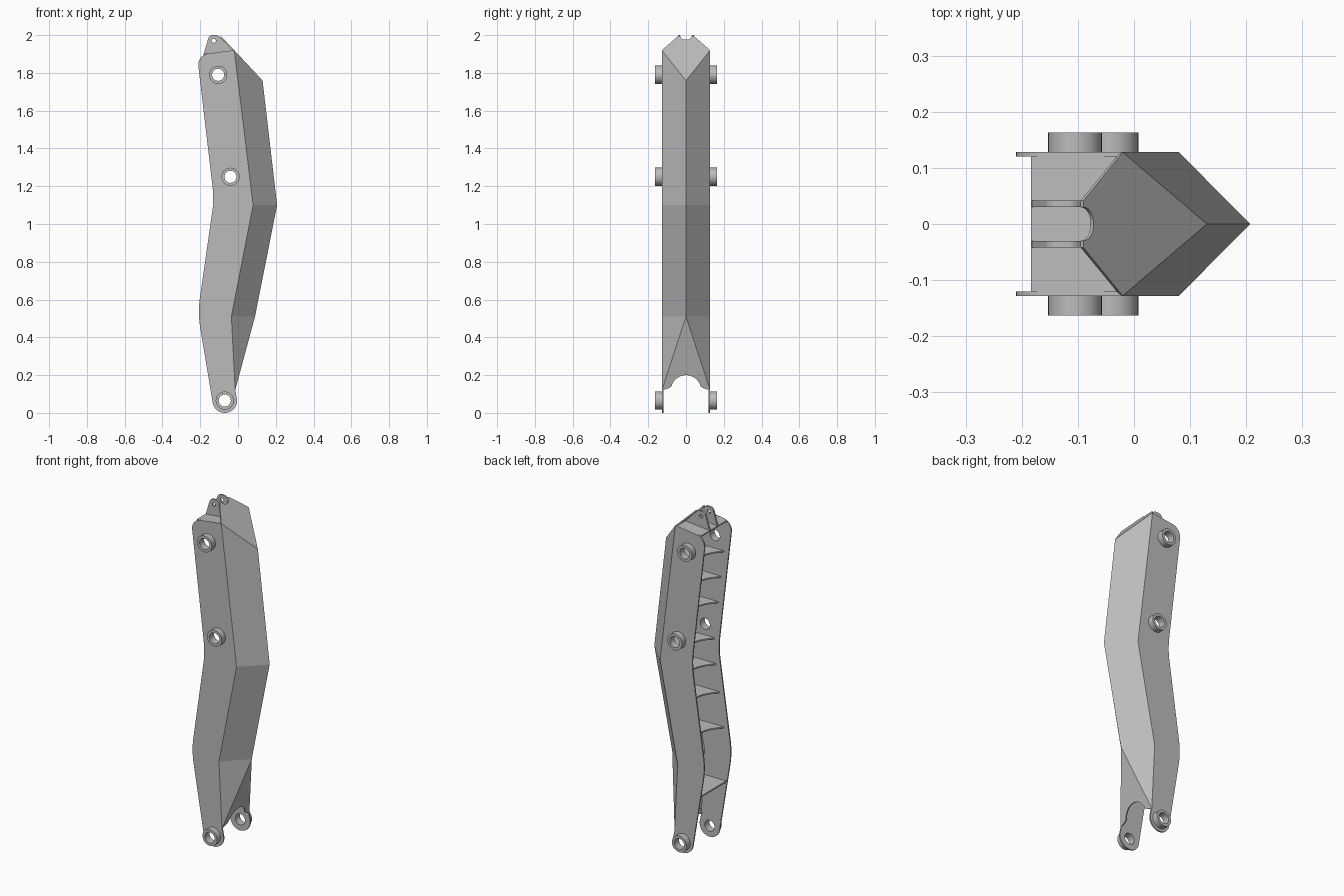
import bpy, bmesh, math
from mathutils import Vector, Matrix

if "Cube" in bpy.data.objects:
    bpy.data.objects.remove(bpy.data.objects["Cube"])

steel = bpy.data.materials.new("steel_grey")
steel.diffuse_color = (0.5, 0.5, 0.5, 1)
steel.use_nodes = True
steel.node_tree.nodes["Principled BSDF"].inputs["Base Color"].default_value = steel.diffuse_color


def finish(name, mesh, matrix=Matrix()):
    bm = bmesh.new()
    bm.from_mesh(mesh)
    bmesh.ops.transform(bm, matrix=matrix, verts=bm.verts)
    bmesh.ops.remove_doubles(bm, verts=bm.verts, dist=1e-5)
    bm.to_mesh(mesh)
    bm.free()
    mesh.materials.clear()
    mesh.materials.append(steel)
    mesh.shade_smooth()
    mesh.set_sharp_from_angle(angle=math.radians(30))
    ob = bpy.data.objects.new(name, mesh)
    bpy.context.collection.objects.link(ob)
    return ob


def plate(name, loops, thick, matrix):
    """Flat plate: first loop is the outline, the others are holes."""
    cu = bpy.data.curves.new(name, 'CURVE')
    cu.dimensions, cu.fill_mode, cu.extrude = '2D', 'BOTH', thick / 2
    for loop in loops:
        sp = cu.splines.new('POLY')
        sp.points.add(len(loop) - 1)
        for p, co in zip(sp.points, loop):
            p.co = (co[0], co[1], 0, 1)
        sp.use_cyclic_u = True
    tmp = bpy.data.objects.new(name + "_tmp", cu)
    mesh = bpy.data.meshes.new_from_object(tmp)
    bpy.data.objects.remove(tmp)
    return finish(name, mesh, matrix)


def arc(cx, cy, r, a0, a1, n):
    return [(cx + r * math.cos(math.radians(a0 + (a1 - a0) * i / n)),
             cy + r * math.sin(math.radians(a0 + (a1 - a0) * i / n))) for i in range(n + 1)]


def circle(c, r, n=32):
    return arc(*c, r, 0, 360, n)[:-1]


def rounded(corners, n=8):
    """Polygon of (x, y, radius) corners with the radii filleted."""
    out = []
    for i, (x, y, r) in enumerate(corners):
        p = Vector((x, y))
        if r == 0:
            out.append((x, y))
            continue
        a = (Vector(corners[i - 1][:2]) - p).normalized()
        b = (Vector(corners[(i + 1) % len(corners)][:2]) - p).normalized()
        half = a.angle(b) / 2
        c = p + (a + b).normalized() * r / math.sin(half)
        s, e = p + a * r / math.tan(half) - c, p + b * r / math.tan(half) - c
        for k in range(n + 1):
            d = s.lerp(e, k / n).normalized() * r
            out.append(tuple(c + d))
    return out


def upright(y):
    """Places a plate drawn in x, z at depth y."""
    return Matrix.Translation((0, y, 0)) @ Matrix.Rotation(math.pi / 2, 4, 'X')


def along(path, z):
    """x on a (x, z) path at height z."""
    for (x0, z0), (x1, z1) in zip(path, path[1:]):
        if z1 <= z <= z0:
            return x1 + (x0 - x1) * (z - z1) / (z0 - z1)
    return path[-1][0]


# Side profile lines, from top to bottom
W = 0.128
edge = [(-0.02, 1.92), (0.08, 1.10), (-0.035, 0.51), (-0.015, 0.12)]
ridge = [(0.13, 1.76), (0.207, 1.10), (0.09, 0.51), (-0.015, 0.12)]
back = [(-0.215, 1.895), (-0.127, 1.13), (-0.213, 0.53), (-0.135, 0.06)]
pivots = {"upper": (-0.105, 1.79), "middle": (-0.04, 1.25), "lower": (-0.07, 0.065)}

# Side plates with pivot holes, and a tubular boss on each pivot
outline = [(*p, 0) for p in edge]
outline += [(x, z, 0) for x, z in reversed(arc(-0.07, 0.065, 0.065, 188, 368, 18))]
outline += [(*back[2], 0.5), (*back[1], 0.5), (-0.217, 1.895, 0.06)]
side_loops = [rounded(outline)] + [circle(c, 0.032) for c in pivots.values()]
for tag, s in (("front", -1), ("back", 1)):
    plate("side_plate_" + tag, side_loops, 0.008, upright(s * 0.124))
    for pos, c in pivots.items():
        plate(f"boss_{pos}_{tag}", [circle(c, 0.048), circle(c, 0.032)], 0.036,
              upright(s * 0.145))

# Folded shell: wedge along the ridge, sloped cap with a notch, foot with an arch
bm = bmesh.new()
cache = {}


def vert(x, y, z):
    key = (round(x, 4), round(y, 4), round(z, 4))
    if key not in cache:
        cache[key] = bm.verts.new(key)
    return cache[key]


def face(points):
    bm.faces.new([vert(*p) for p in points])


for s in (-1, 1):
    for i in range(3):
        (ax, az), (bx, bz) = edge[i], edge[i + 1]
        (cx, cz), (dx, dz) = ridge[i + 1], ridge[i]
        pts = [(ax, s * W, az), (bx, s * W, bz)]
        pts += [(cx, 0, cz)] if i < 2 else []
        pts += [(dx, 0, dz)]
        face(pts if s < 0 else pts[::-1])

slope = 0.16 / 0.15
notch = [(-0.09, 0.042), (-0.09, 0.03)]
notch += [(-0.09 + 0.018 * math.cos(a), 0.03 * math.sin(a))
          for a in [math.radians(75 - 15 * k) for k in range(11)]]
notch += [(-0.09, -0.03), (-0.09, -0.042)]
face([(-0.02, -W, 1.92), (0.13, 0, 1.76), (-0.02, W, 1.92)]
     + [(x, y, 1.92 - (x + 0.02) * slope) for x, y in notch])

arch = [(-0.092, 0.13)] + arc(0, 0.12, 0.08, 165, 15, 14) + [(0.092, 0.13)]
face([(0.09, 0, 0.51), (-0.015, -W, 0.12)]
     + [(-0.015 + (z - 0.12) * 0.105 / 0.39, y, z) for y, z in arch]
     + [(-0.015, W, 0.12)])
mesh = bpy.data.meshes.new("folded_shell")
bm.to_mesh(mesh)
bm.free()
shell = finish("folded_shell", mesh)
mesh.shade_flat()
mod = shell.modifiers.new("thickness", 'SOLIDIFY')
mod.thickness, mod.offset = 0.007, -1

# Ribs inside the channel with a scooped back edge
for i, z in enumerate((1.71, 1.555, 1.40, 1.18, 1.03, 0.87, 0.67)):
    tip = along(back, z) + 0.03
    scoop = [(tip + 0.06 * math.cos(math.pi / 2 * k / 8), 0.12 * k / 8) for k in range(8, -9, -1)]
    rib = [(along(edge, z) - 0.004, -0.12), (along(ridge, z) - 0.01, 0),
           (along(edge, z) - 0.004, 0.12)] + scoop
    plate(f"rib_{i + 1}", [rib], 0.008, Matrix.Translation((0, 0, z)))

# Straight closing plate above the foot
z = 0.355
floor = [(along(edge, z) - 0.004, -0.12), (along(ridge, z) - 0.01, -0.045),
         (along(ridge, z) - 0.01, 0.045), (along(edge, z) - 0.004, 0.12),
         (along(back, z) + 0.005, 0.12), (along(back, z) + 0.005, -0.12)]
plate("foot_plate", [floor], 0.008, Matrix.Translation((0, 0, z)))

# Head plate closing the top between the side plates
head = [(-0.08, -0.12), (0.08, -0.12), (0.08, 0.12), (-0.08, 0.12)]
plate("head_plate", [head], 0.008,
      Matrix.Translation((-0.104, 0, 1.904)) @ Matrix.Rotation(-0.1, 4, 'Y'))

# Pair of lugs on the head plate
lug = rounded([(-0.182, 1.90, 0), (-0.152, 2.0, 0.025), (-0.108, 2.0, 0.025),
               (-0.022, 1.917, 0), (-0.022, 1.905, 0)])
for tag, s in (("front", -1), ("back", 1)):
    plate("lug_" + tag, [lug, circle((-0.128, 1.97), 0.011, 16)], 0.011, upright(s * 0.036))
